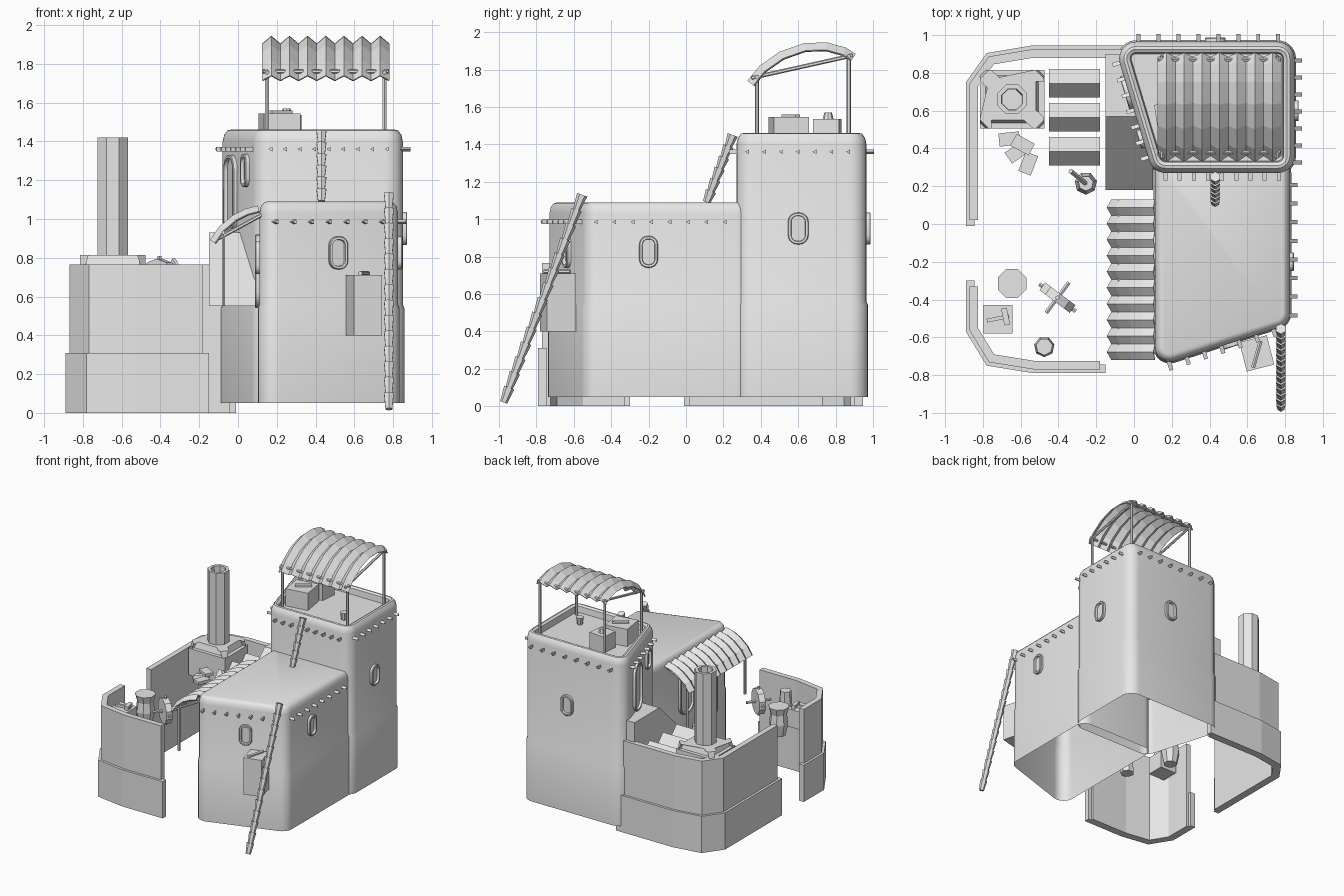
import bpy, bmesh, math
from mathutils import Vector, Matrix

if "Cube" in bpy.data.objects:
    bpy.data.objects.remove(bpy.data.objects["Cube"])

clay = bpy.data.materials.new("pale_grey")
clay.use_nodes = True
clay.diffuse_color = (0.8, 0.8, 0.8, 1)
clay.node_tree.nodes["Principled BSDF"].inputs["Base Color"].default_value = (0.8, 0.8, 0.8, 1)


def finish(name, bm, smooth=False, recalc=True):
    if recalc:
        bmesh.ops.recalc_face_normals(bm, faces=bm.faces)
    mesh = bpy.data.meshes.new(name)
    bm.to_mesh(mesh)
    bm.free()
    mesh.materials.append(clay)
    ob = bpy.data.objects.new(name, mesh)
    bpy.context.collection.objects.link(ob)
    if smooth:
        bpy.ops.object.select_all(action='DESELECT')
        ob.select_set(True)
        bpy.context.view_layer.objects.active = ob
        bpy.ops.object.shade_smooth_by_angle(angle=math.radians(40))
    return ob


def rounded_loop(pts, r, inset, segs=6):
    """Convex counter-clockwise polygon with filleted corners, moved inwards."""
    out, n = [], len(pts)
    for i in range(n):
        a, p, b = (Vector(pts[k % n]) for k in (i - 1, i, i + 1))
        d1, d2 = (p - a).normalized(), (b - p).normalized()
        n1, n2 = Vector((-d1.y, d1.x)), Vector((-d2.y, d2.x))
        c = p + (n1 + n2) * (r / (1 + n1.dot(n2)))
        start, turn = math.atan2(-n1.y, -n1.x), n1.angle(n2)
        for s in range(segs + 1):
            t = start + turn * s / segs
            out.append(c + Vector((math.cos(t), math.sin(t))) * (r - inset))
    return out


def loft(name, pts, r, levels, matrix=Matrix(), segs=6):
    """Stack rounded loops given as (inset, height) and cap the last."""
    bm = bmesh.new()
    rings = [[bm.verts.new(matrix @ Vector((p.x, p.y, z))) for p in rounded_loop(pts, r, i, segs)]
             for i, z in levels]
    for lo, hi in zip(rings, rings[1:]):
        for k in range(len(lo)):
            m = (k + 1) % len(lo)
            bm.faces.new((lo[k], lo[m], hi[m], hi[k]))
    bm.faces.new(rings[-1])
    return finish(name, bm, True, False)


def prism(name, outline, lo, hi, axis='z'):
    """Straight extrusion of an outline along z or x."""
    bm = bmesh.new()
    place = (lambda p, h: (p[0], p[1], h)) if axis == 'z' else (lambda p, h: (h, p[0], p[1]))
    face = bm.faces.new([bm.verts.new(place(p, lo)) for p in outline])
    new = bmesh.ops.extrude_face_region(bm, geom=[face])["geom"]
    shift = Vector(place((0, 0), hi - lo))
    bmesh.ops.translate(bm, vec=shift, verts=[v for v in new if isinstance(v, bmesh.types.BMVert)])
    return finish(name, bm)


def box(name, loc, size, turn=0):
    bm = bmesh.new()
    m = Matrix.Translation(loc) @ Matrix.Rotation(turn, 4, 'Z') @ Matrix.Diagonal((*size, 1))
    bmesh.ops.create_cube(bm, size=1, matrix=m)
    return finish(name, bm)


def add_rod(bm, a, b, r1, r2=None, sides=6, spin=0):
    a, b = Vector(a), Vector(b)
    m = (Matrix.Translation((a + b) / 2) @ (b - a).to_track_quat('Z', 'Y').to_matrix().to_4x4()
         @ Matrix.Rotation(spin, 4, 'Z'))
    bmesh.ops.create_cone(bm, cap_ends=True, segments=sides, radius1=r1,
                          radius2=r1 if r2 is None else r2, depth=(b - a).length, matrix=m)


def rods(name, pairs, r, sides=6, r2=None, spin=0):
    bm = bmesh.new()
    for a, b in pairs:
        add_rod(bm, a, b, r, r2, sides, spin)
    return finish(name, bm)


def offset(path, t):
    """Move an open path to its left by t."""
    d = [(b - a).normalized() for a, b in zip(path, path[1:])]
    nrm = [Vector((-e.y, e.x)) for e in d]
    nrm = [nrm[0]] + nrm + [nrm[-1]]
    return [p + (nrm[i] + nrm[i + 1]) * (t / (1 + nrm[i].dot(nrm[i + 1]))) for i, p in enumerate(path)]


# Main buildings: hollow plaster shells with a thicker base band
house = [(.11, -.76), (.825, -.53), (.825, .35), (.11, .35)]
tower = [(.1, .27), (.85, .27), (.85, .965), (-.11, .965)]
base = [(-.008, .05), (-.008, .54), (0, .56)]
loft("house_walls", house, .08, base + [(0, 1.03), (.008, 1.065), (.022, 1.083), (.04, 1.09)])
loft("tower_walls", tower, .09, base + [(0, 1.4), (.008, 1.435), (.025, 1.457), (.04, 1.46),
                                        (.058, 1.45), (.064, 1.4)])


# Roof beam ends poking out of the walls
def pegs(name, p, q, n, z):
    p, q = Vector((*p, z)), Vector((*q, z))
    d = (q - p).normalized()
    out = Vector((d.y, -d.x, 0))
    pts = [p.lerp(q, i / (n - 1)) for i in range(n)]
    rods(name, [(v - out * .02, v + out * .04) for v in pts], .014, 3, spin=math.pi / 2)


pegs("tower_front_pegs", (.17, .27), (.77, .27), 9, 1.36)
pegs("tower_side_pegs", (.85, .33), (.85, .87), 7, 1.36)
pegs("tower_back_pegs", (.76, .965), (.02, .965), 8, 1.36)
pegs("tower_left_pegs", (-.075, .85), (.075, .35), 7, 1.36)
pegs("house_front_pegs", (.19, -.735), (.74, -.557), 7, .985)
pegs("house_side_pegs", (.825, -.48), (.825, .21), 8, .985)


# Framed windows and doors standing out of the walls
def opening(name, pos, out, w, h):
    out = Vector(out).normalized()
    up = Vector((0, 0, 1))
    m = Matrix((up.cross(out), up, out)).transposed().to_4x4()
    m.translation = pos
    rect = [(-w / 2, -h / 2), (w / 2, -h / 2), (w / 2, h / 2), (-w / 2, h / 2)]
    loft(name, rect, w * .45, [(0, -.01), (0, .018), (.004, .022), (.016, .022), (.018, .004)], m, 4)


diag = Vector((-.695, -.21, 0))
opening("house_side_window", (.825, -.2, .825), (1, 0, 0), .1, .17)
opening("tower_side_window", (.85, .6, .95), (1, 0, 0), .11, .17)
opening("tower_back_window", (.43, .965, .95), (0, 1, 0), .11, .17)
opening("house_front_window", (.515, -.63, .825), (.23, -.715, 0), .1, .17)
opening("house_left_door", (.11, -.15, .73), (-1, 0, 0), .19, .38)
opening("house_left_window", (.11, -.48, .8), (-1, 0, 0), .1, .17)
opening("tower_left_door", (-.03, .7, 1.13), diag, .18, .4)
opening("tower_left_window", (.045, .453, 1.25), diag, .1, .17)

# Yard walls with a lower outer skirt
front = [(-.89, -.3), (-.89, -.57), (-.78, -.75), (-.53, -.79), (-.15, -.79)]
back = [(-.01, .945), (-.54, .945), (-.78, .905), (-.89, .75), (-.89, -.01)]
for label, path in (("front", front), ("back", back)):
    skirt = [Vector(p) for p in path]
    for part, o, top in (("skirt", skirt, .31), ("wall", offset(skirt, .02), .765)):
        if part == "wall":
            o[0] += (o[1] - o[0]).normalized() * .03
            o[-1] += (o[-2] - o[-1]).normalized() * .03
        prism(f"yard_{label}_{part}", o + offset(o, .045)[::-1], 0, top)

# Ramp up to the tower door, and peaked chests beside it
prism("door_ramp", [(.18, .55), (.57, .93), (.9, .93), (.9, .55)], -.15, .1, 'x')
for i, y in enumerate((.745, .565, .385)):
    prism(f"peaked_chest_{i + 1}", [(y - .075, .55), (y + .075, .55), (y + .075, .65),
                                    (y, .73), (y - .075, .65)], -.45, -.18, 'x')

# Oven with tall hollow chimney
sq = [(-.815, .505), (-.475, .505), (-.475, .815), (-.815, .815)]
loft("oven", sq, .001, [(0, .54), (0, .765), (.03, .765), (.045, .815), (.06, .815)], segs=1)
bm = bmesh.new()
prev = None
for r, z in ((.085, .8), (.085, 1.42), (.06, 1.42), (.055, 1.2)):
    ring = [bm.verts.new((-.645 + r * math.cos((k + .5) * math.pi / 4),
                          .66 + r * math.sin((k + .5) * math.pi / 4), z)) for k in range(8)]
    if prev:
        for k in range(8):
            bm.faces.new((prev[k], prev[k - 7], ring[k - 7], ring[k]))
    prev = ring
bm.faces.new(prev)
finish("chimney", bm, recalc=False)


# Corrugated awnings: a curved profile folded into ridges
def awning(name, profile, lo, hi, ridges, amp, place):
    bm = bmesh.new()
    pts = [Vector(p) for p in profile]
    rows = []
    for i, p in enumerate(pts):
        d = (pts[min(i + 1, len(pts) - 1)] - pts[max(i - 1, 0)]).normalized()
        up = Vector((-d.y, d.x))
        row = []
        for j in range(2 * ridges + 1):
            q = p + up * amp * (j % 2)
            row.append(bm.verts.new(place(lo + (hi - lo) * j / (2 * ridges), q.x, q.y)))
        rows.append(row)
    for a, b in zip(rows, rows[1:]):
        for j in range(2 * ridges):
            bm.faces.new((a[j], a[j + 1], b[j + 1], b[j]))
    ob = finish(name, bm)
    ob.modifiers.new("thickness", 'SOLIDIFY').thickness = .008


awning("tower_awning", [(.36, 1.715), (.42, 1.79), (.52, 1.86), (.64, 1.902), (.75, 1.905),
                        (.84, 1.88), (.885, 1.85)], .125, .78, 7, .04, lambda u, a, z: (u, a, z))
awning("house_awning", [(-.12, .875), (-.075, .94), (-.01, .995), (.05, 1.025), (.11, 1.04)],
       -.72, .13, 10, .03, lambda u, a, z: (a, u, z))
ends = []
for x in (.15, .755):
    ends += [((x, .38, 1.4), (x, .38, 1.76)), ((x, .87, 1.4), (x, .87, 1.88)),
             ((x, .35, 1.755), (x, .89, 1.875))]
for y, z in ((.38, 1.76), (.87, 1.87)):
    ends.append(((.13, y, z), (.775, y, z)))
rods("tower_awning_frame", ends, .011)
rods("house_awning_frame", [((-.075, y, .55), (-.075, y, .94)) for y in (-.68, -.3, .09)]
     + [((-.075, -.72, .93), (-.075, .13, .93))]
     + [((-.1, y, .9), (.12, y, 1.02)) for y in (-.68, .09)], .01)


# Notched log ladders
def ladder(name, a, b, n):
    a, b = Vector(a), Vector(b)
    steps = [(a.lerp(b, i / n), a.lerp(b, (i + 1) / n)) for i in range(n)]
    rods(name, steps, .02, 6, .029)


ladder("long_ladder", (.778, -.975, .02), (.778, -.555, 1.13), 14)
ladder("short_ladder", (.43, .11, 1.09), (.43, .25, 1.45), 6)

# Box hung on the house front with a handle
box("front_wall_box", (.65, -.685, .555), (.15, .16, .31), .25)
rods("box_handle", [((.63, -.76, .72), (.67, -.62, .72))], .012)

# Rooftop crates and pot
box("roof_crate_large", (.215, .55, 1.47), (.19, .19, .15), .15)
box("roof_crate_small", (.25, .755, 1.465), (.14, .14, .14), -.1)
box("crate_lid", (.22, .56, 1.55), (.13, .03, .02), .6)
rods("crate_knob", [((.25, .76, 1.53), (.25, .76, 1.57))], .03, 8, .02)
rods("roof_pot", [((.64, .5, 1.4), (.64, .5, 1.46))], .022, 8, .03)

# Yard clutter
bm = bmesh.new()
for z0, z1, r0, r1 in ((.5, .6, .055, .075), (.6, .68, .075, .065), (.68, .74, .065, .082)):
    add_rod(bm, (-.645, -.315, z0), (-.645, -.315, z1), r0, r1, 8, math.pi / 8)
finish("barrel", bm)
box("yard_crate", (-.72, -.505, .6), (.155, .15, .15))
box("mallet_handle", (-.72, -.5, .685), (.12, .02, .02), .2)
box("mallet_head", (-.68, -.49, .69), (.03, .09, .03), .2)
rods("sack", [((-.475, -.65, .5), (-.475, -.65, .7))], .055, 7, .045)
hub = Vector((-.405, -.39, .69))
axle = Vector((.6, .8, 0))
rim = Vector((.8, -.6, 0))
rods("wheel", [(hub - axle * .025, hub + axle * .025)], .105, 10)
rods("wheel_axle", [(hub - axle * .1, hub + axle * .1)], .012)
rods("wheel_spokes", [(hub - rim * .12, hub + rim * .12), (hub - Vector((0, 0, .12)), hub + Vector((0, 0, .12)))], .012)
rods("jug", [((-.255, .215, .54), (-.255, .215, .68))], .06, 7, .04)
rods("jug_paddle", [((-.25, .21, .66), (-.335, .28, .79))], .014)
for i, (x, y, t) in enumerate(((-.66, .45, .1), (-.62, .38, .6), (-.56, .32, 1.2), (-.59, .42, -.5))):
    box(f"loose_plank_{i + 1}", (x, y, .58 + .025 * i), (.11, .07, .025), t)
